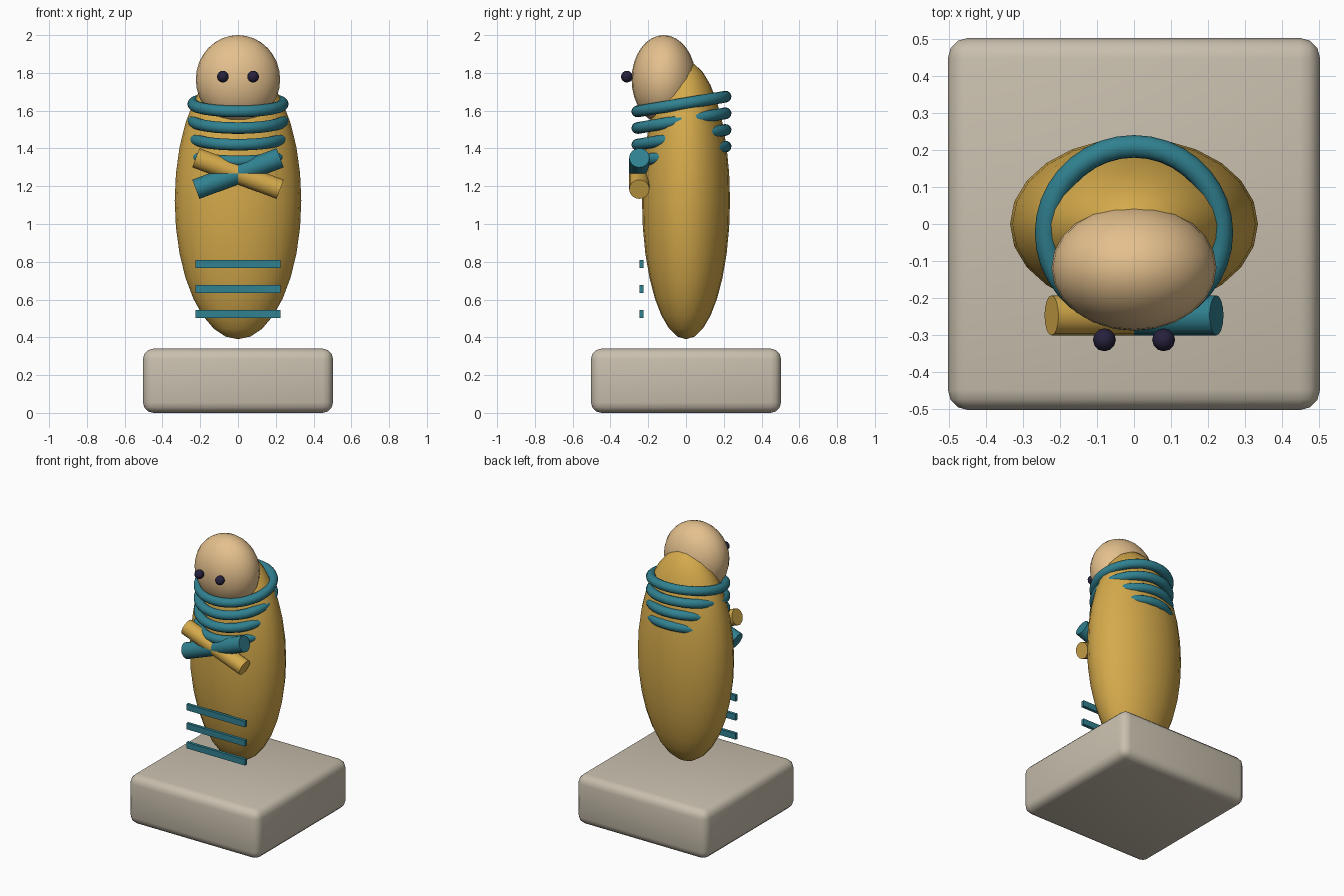
import bpy
import math

if "Cube" in bpy.data.objects:
    bpy.data.objects.remove(bpy.data.objects["Cube"])


def material(name, r, g, b):
    m = bpy.data.materials.new(name)
    m.diffuse_color = (r, g, b, 1)
    m.use_nodes = True
    m.node_tree.nodes["Principled BSDF"].inputs["Base Color"].default_value = m.diffuse_color
    return m


GOLD = material("gold", 0.66, 0.40, 0.07)
TEAL = material("teal", 0.03, 0.22, 0.28)
SKIN = material("skin", 0.78, 0.53, 0.27)
STONE = material("stone", 0.58, 0.52, 0.42)
DARK = material("dark", 0.02, 0.015, 0.045)


def finish(name, mat, angle=40):
    ob = bpy.context.object
    ob.name = name
    ob.data.materials.append(mat)
    bpy.ops.object.shade_smooth_by_angle(angle=math.radians(angle))
    return ob


def ellipsoid(name, loc, radii, mat, segs=24, rings=16):
    bpy.ops.mesh.primitive_uv_sphere_add(segments=segs, ring_count=rings, radius=1, location=loc)
    bpy.context.object.scale = radii
    bpy.ops.object.transform_apply(location=False, rotation=False, scale=True)
    return finish(name, mat, 80)


def box(name, loc, size, mat, bevel=0):
    bpy.ops.mesh.primitive_cube_add(size=1, location=loc)
    ob = bpy.context.object
    ob.scale = size
    bpy.ops.object.transform_apply(location=False, rotation=False, scale=True)
    if bevel:
        mod = ob.modifiers.new("bevel", 'BEVEL')
        mod.width = bevel
        mod.segments = 3
        bpy.ops.object.modifier_apply(modifier=mod.name)
    return finish(name, mat)


# plinth
box("plinth", (0, 0, 0.17), (1.006, 1.006, 0.34), STONE, 0.055)

# wrapped body and head
ellipsoid("body", (0, 0, 1.125), (0.335, 0.233, 0.735), GOLD)
ellipsoid("head", (0, -0.118, 1.765), (0.223, 0.17, 0.235), SKIN)

# eyes
for side, x in (("left", -0.08), ("right", 0.08)):
    ellipsoid(side + "_eye", (x, -0.313, 1.78), (0.031,) * 3, DARK, 12, 8)

# tilted collar rings
for i in range(4):
    bpy.ops.mesh.primitive_torus_add(
        major_radius=0.237, minor_radius=0.031, major_segments=36, minor_segments=12,
        location=(0, -0.024, 1.635 - 0.088 * i), rotation=(math.radians(9.5), 0, 0))
    finish(f"collar_ring_{i + 1}", TEAL, 60)

# crossed rods on the chest
for name, sign, mat in (("gold_rod", 1, GOLD), ("teal_rod", -1, TEAL)):
    bpy.ops.mesh.primitive_cylinder_add(
        vertices=16, radius=0.054, depth=0.476, location=(0, -0.247, 1.267),
        rotation=(0, math.pi / 2 + sign * math.radians(20.5), 0))
    finish(name, mat)

# lower front bands
for i in range(3):
    box(f"front_band_{i + 1}", (0, -0.236, 0.523 + 0.133 * i), (0.452, 0.021, 0.042), TEAL)
